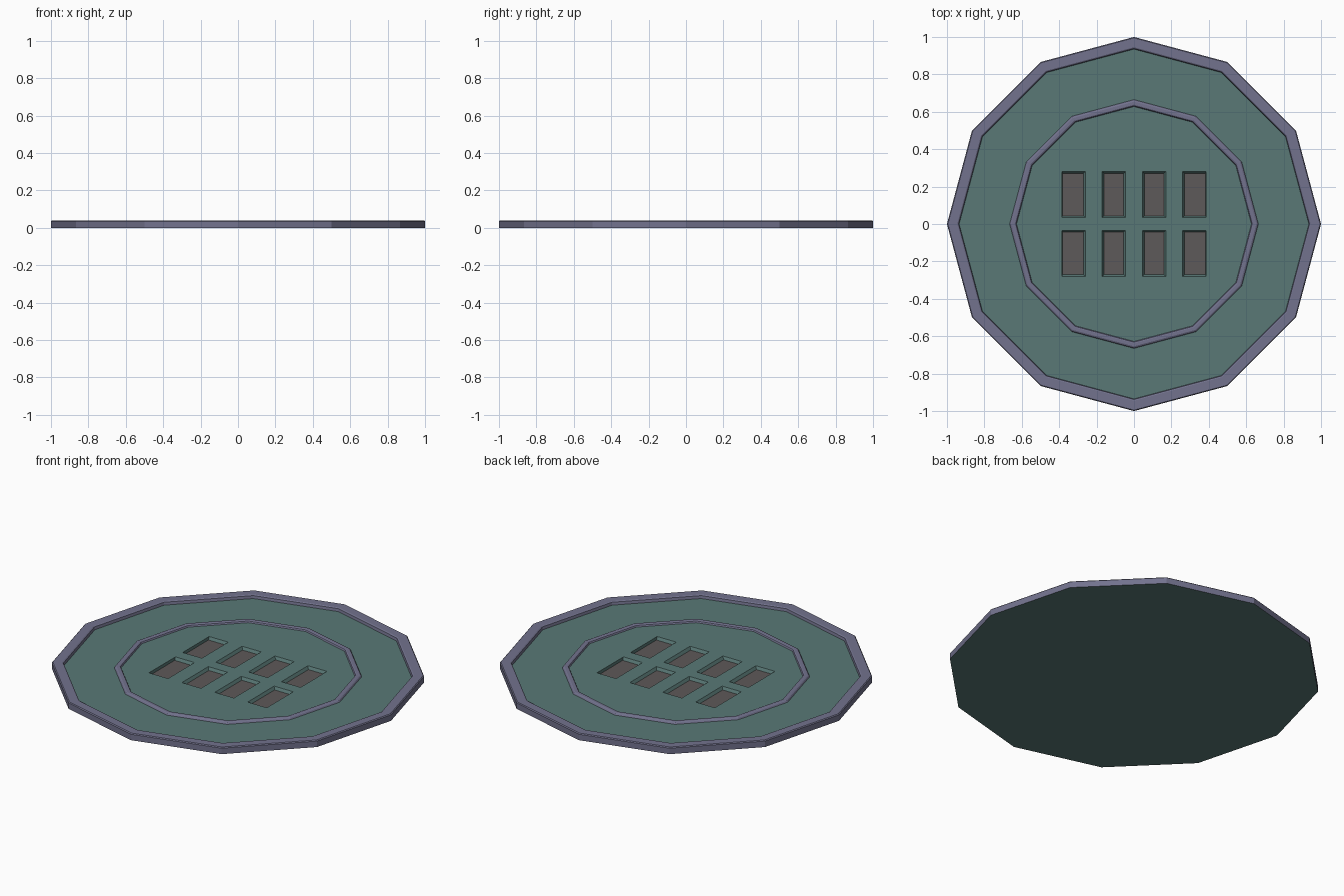
import bpy, bmesh, math

if "Cube" in bpy.data.objects:
    bpy.data.objects.remove(bpy.data.objects["Cube"])

SIDES = 12


def material(name, color):
    m = bpy.data.materials.new(name)
    m.diffuse_color = (*color, 1)
    m.use_nodes = True
    m.node_tree.nodes["Principled BSDF"].inputs["Base Color"].default_value = m.diffuse_color
    return m


TEAL = material("teal_metal", (0.10, 0.19, 0.18))
PURPLE = material("purple_metal", (0.17, 0.17, 0.27))
GREY = material("slot_grey", (0.11, 0.10, 0.10))


def make_object(name, verts, faces, mat, fix_normals=True):
    me = bpy.data.meshes.new(name)
    me.from_pydata(verts, [], faces)
    if fix_normals:
        bm = bmesh.new()
        bm.from_mesh(me)
        bmesh.ops.recalc_face_normals(bm, faces=bm.faces)
        bm.to_mesh(me)
        bm.free()
    me.materials.append(mat)
    ob = bpy.data.objects.new(name, me)
    bpy.context.collection.objects.link(ob)
    return ob


def lathe(name, profile, mat, caps=False):
    """Spin an (r, z) profile, ordered from outside bottom to inside, in flat sides."""
    verts = [(r * math.cos(a), r * math.sin(a), z) for r, z in profile
             for a in (i * math.tau / SIDES for i in range(SIDES))]
    faces = []
    for k in range(len(profile) - 1):
        for i in range(SIDES):
            j = (i + 1) % SIDES
            a, b = k * SIDES, (k + 1) * SIDES
            faces.append((a + i, a + j, b + j, b + i))
    if caps:
        faces.append(tuple(reversed(range(SIDES))))
        faces.append(tuple(range(len(verts) - SIDES, len(verts))))
    return make_object(name, verts, faces, mat, fix_normals=caps)


# Plate, outer rim and raised inner ring
plate = lathe("cover_plate", [(1.0, 0.0), (0.935, 0.02)], TEAL, caps=True)
lathe("outer_rim", [(1.0, 0.0), (1.0, 0.035), (0.995, 0.04),
                    (0.945, 0.04), (0.938, 0.036), (0.935, 0.02)], PURPLE)
lathe("inner_ring", [(0.665, 0.02), (0.66, 0.028), (0.654, 0.031),
                     (0.638, 0.031), (0.632, 0.028), (0.628, 0.02)], PURPLE)

# Slots: (opening x range, floor x range) on the +x side, mirrored to all quadrants
FLOOR_Z, TOP_Z = 0.003, 0.02
COLUMNS = [((0.045, 0.17), (0.055, 0.16)), ((0.26, 0.385), (0.27, 0.383))]
OPEN_Y, FLOOR_Y = (0.034, 0.281), (0.044, 0.271)
BOX = [(3, 2, 1, 0), (4, 5, 6, 7)] + [(i, (i + 1) % 4, (i + 1) % 4 + 4, i + 4) for i in range(4)]


def rect(xs, ys, z, sx, sy):
    return [(sx * x, sy * y, z) for x, y in
            ((xs[0], ys[0]), (xs[1], ys[0]), (xs[1], ys[1]), (xs[0], ys[1]))]


cut_verts, cut_faces, floor_verts, floor_faces = [], [], [], []
for open_x, floor_x in COLUMNS:
    for sx in (-1, 1):
        for sy in (-1, 1):
            n = len(cut_verts)
            # taper continues above the plate so the opening lands on the surface
            over = [tuple(2 * t - f for t, f in zip(o, fl)) for o, fl in ((open_x, floor_x), (OPEN_Y, FLOOR_Y))]
            cut_verts += rect(floor_x, FLOOR_Y, FLOOR_Z, sx, sy)
            cut_verts += rect(over[0], over[1], 2 * TOP_Z - FLOOR_Z, sx, sy)
            cut_faces += [tuple(n + i for i in f) for f in BOX]
            m = len(floor_verts)
            floor_verts += rect(floor_x, FLOOR_Y, FLOOR_Z + 0.0005, sx, sy)
            quad = (m, m + 1, m + 2, m + 3)
            floor_faces.append(quad if sx * sy > 0 else quad[::-1])

cutter = make_object("slot_cutter", cut_verts, cut_faces, TEAL)
cutter.hide_render = True
cutter.hide_set(True)
boolean = plate.modifiers.new("slots", "BOOLEAN")
boolean.operation = "DIFFERENCE"
boolean.solver = "EXACT"
boolean.object = cutter

# Grey slot floors
make_object("slot_floors", floor_verts, floor_faces, GREY, fix_normals=False)
